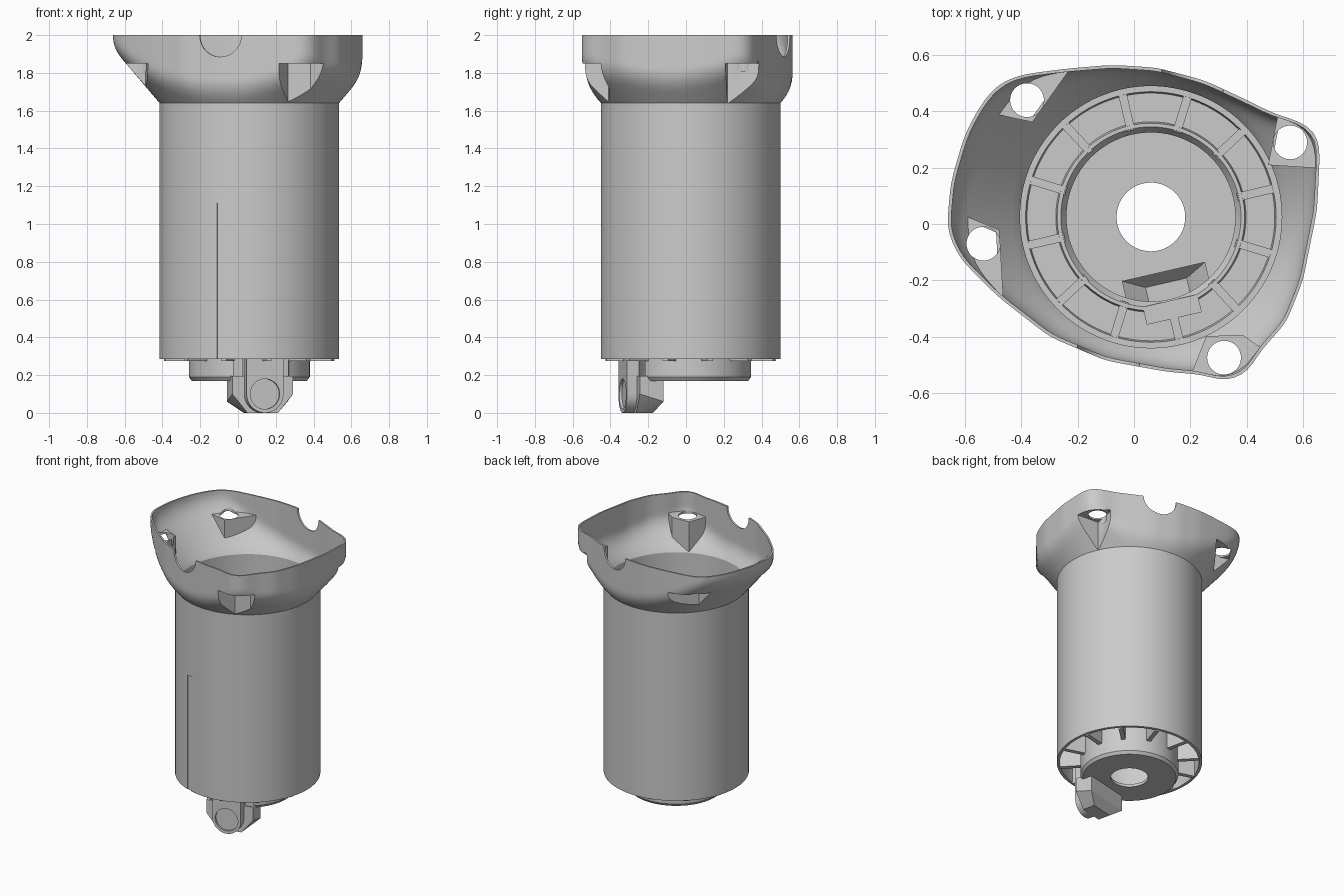
import bpy, bmesh, math
from mathutils import Matrix, Vector

if "Cube" in bpy.data.objects:
    bpy.data.objects.remove(bpy.data.objects["Cube"])

CX, CY = 0.06, 0.025            # axis of the barrel
WALL = 0.012
SEG = 144

grey = bpy.data.materials.new("plain_grey")
grey.use_nodes = True
grey.diffuse_color = (0.6, 0.6, 0.6, 1)
grey.node_tree.nodes["Principled BSDF"].inputs["Base Color"].default_value = (0.6, 0.6, 0.6, 1)


def finish(name, bm):
    bmesh.ops.recalc_face_normals(bm, faces=bm.faces)
    me = bpy.data.meshes.new(name)
    bm.to_mesh(me)
    bm.free()
    ob = bpy.data.objects.new(name, me)
    me.materials.append(grey)
    bpy.context.collection.objects.link(ob)
    return ob


def loft(name, rings, closed=False):
    """Skin equal-length rings; cap the ends, or join last to first."""
    bm = bmesh.new()
    rows = [[bm.verts.new(p) for p in ring] for ring in rings]
    n = len(rows[0])
    pairs = list(zip(rows, rows[1:])) + ([(rows[-1], rows[0])] if closed else [])
    for a, b in pairs:
        for i in range(n):
            bm.faces.new((a[i], a[(i + 1) % n], b[(i + 1) % n], b[i]))
    if not closed:
        bm.faces.new(rows[0])
        bm.faces.new(rows[-1])
    return finish(name, bm)


def circle(r, z):
    return [(CX + r * math.cos(math.tau * i / SEG), CY + r * math.sin(math.tau * i / SEG), z)
            for i in range(SEG)]


def prism(name, plan, z0, z1):
    return loft(name, [[(x, y, z) for x, y in plan] for z in (z0, z1)])


def hull(name, points):
    bm = bmesh.new()
    for p in points:
        bm.verts.new(p)
    bmesh.ops.convex_hull(bm, input=bm.verts)
    return finish(name, bm)


def box(name, u, v, z):
    return hull(name, [(a, b, c) for a in u for b in v for c in z])


def cylinder(name, r, depth, matrix):
    bm = bmesh.new()
    bmesh.ops.create_cone(bm, cap_ends=True, segments=48, radius1=r, radius2=r,
                          depth=depth, matrix=matrix)
    return finish(name, bm)


def turn(ob, degrees):
    """Local x runs along the rim, local y points outward from the barrel axis."""
    ob.data.transform(Matrix.Translation((CX, CY, 0)) @ Matrix.Rotation(math.radians(degrees - 90), 4, 'Z'))
    return ob


def boolean(ob, other, op='DIFFERENCE'):
    mod = ob.modifiers.new(op, 'BOOLEAN')
    mod.operation, mod.object, mod.solver = op, other, 'EXACT'
    bpy.context.view_layer.objects.active = ob
    bpy.ops.object.modifier_apply(modifier=mod.name)
    bpy.data.objects.remove(other)


# Barrel with ribbed annular floor and a recessed cup
profile = [(0.122, 0.17), (0.305, 0.17), (0.32, 0.19), (0.32, 0.4), (0.455, 0.4),
           (0.455, 0.285), (0.475, 0.285), (0.475, 1.64), (0.465, 1.64), (0.465, 0.45),
           (0.445, 0.45), (0.44, 0.43), (0.338, 0.43), (0.333, 0.45), (0.32, 0.45),
           (0.3, 0.42), (0.3, 0.19), (0.122, 0.19)]
barrel = loft("barrel", [circle(r, z) for r, z in profile], closed=True)
boolean(barrel, turn(box("slot", (-0.034, 0.034), (0.469, 0.6), (0.2, 1.11)), -107))
HOOK = -77
boolean(barrel, turn(box("hook_opening", (-0.15, 0.15), (0.2, 0.302), (0.1, 0.3)), HOOK))

# Radial ribs between the cup and the barrel wall
ribs = []
for i in range(12):
    ribs.append(turn(box("floor_rib_%d" % (i + 1), (-0.015, 0.015), (0.315, 0.46), (0.275, 0.449)), 13 + 30 * i))

# Flared collar: a cone blended into a rounded three-cornered outline
outline = [(-0.08, 0.565), (0.08, 0.555), (0.25, 0.51), (0.4, 0.44), (0.5, 0.39), (0.6, 0.36),
           (0.65, 0.32), (0.66, 0.26), (0.65, 0.05), (0.6, -0.2), (0.54, -0.35), (0.45, -0.45),
           (0.4, -0.53), (0.32, -0.56), (0.25, -0.535), (0.12, -0.525), (-0.1, -0.485),
           (-0.3, -0.4), (-0.48, -0.26), (-0.62, -0.12), (-0.665, -0.02), (-0.65, 0.15),
           (-0.6, 0.32), (-0.54, 0.43), (-0.48, 0.5), (-0.4, 0.53), (-0.25, 0.55)]


def outline_radius(a):
    ray = Vector((math.cos(a), math.sin(a)))
    for p, q in zip(outline, outline[1:] + outline[:1]):
        p, q = Vector(p) - Vector((CX, CY)), Vector(q) - Vector((CX, CY))
        cp, cq = ray.cross(p), ray.cross(q)
        if cp * cq <= 0 and cp != cq:
            hit = p.lerp(q, cp / (cp - cq))
            if hit.dot(ray) > 0:
                return hit.length


radii = [outline_radius(math.tau * i / SEG) for i in range(SEG)]
for _ in range(2):
    radii = [(radii[i - 1] + 2 * radii[i] + radii[(i + 1) % SEG]) / 4 for i in range(SEG)]


def collar_ring(z, inset, lift):
    cone = 0.475 + 0.85 * max(z - lift - 1.64, 0) - (0.01 if inset else 0)
    ring = []
    for i, r in enumerate(radii):
        r -= inset
        blend = max(0.05 - abs(r - cone), 0) / 0.05
        r, a = min(r, cone) - blend * blend * 0.0125, math.tau * i / SEG
        ring.append((CX + r * math.cos(a), CY + r * math.sin(a), z))
    return ring


steps = [1.64 + 0.02 * i for i in range(19)]
collar = loft("collar", [collar_ring(z, 0, 0) for z in steps])
cavity = loft("cavity", [collar_ring(z, WALL, 0.004) for z in [1.6] + steps + [2.05]])

# Screw pockets cut up from below, with thin shelves inside the collar
pockets = [[(0.49, 0.22), (0.8, 0.2), (0.8, 0.5), (0.54, 0.48)],
           [(0.265, -0.41), (0.385, -0.405), (0.56, -0.53), (0.5, -0.7), (0.15, -0.7)],
           [(-0.49, -0.03), (-0.475, -0.3), (-0.8, -0.3), (-0.8, 0.1)],
           [(-0.365, 0.375), (-0.17, 0.65), (-0.5, 0.7), (-0.62, 0.43)]]
holes = [(0.555, 0.29), (0.32, -0.475), (-0.535, -0.07), (-0.38, 0.44)]
for plan in pockets:
    mid = sum((Vector(p) for p in plan), Vector((0, 0))) / len(plan)
    boolean(collar, prism("pocket", plan, 1.5, 1.85))
    boolean(cavity, prism("pocket_wall", [mid + (Vector(p) - mid) * 1.08 for p in plan], 1.5, 1.85 + WALL))
boolean(collar, cavity)
for x, y in holes:
    boolean(collar, cylinder("screw_hole", 0.06, 0.1, Matrix.Translation((x, y, 1.86))))

# Round notches in the front and back rim
for side in (-0.55, 0.55):
    notch = cylinder("notch", 0.115, 0.3, Matrix.Translation((0, side, 2)) @ Matrix.Rotation(math.pi / 2, 4, 'X'))
    boolean(collar, turn(notch, 73))


# Hook: a sloped scoop under the floor with a round-ended tab in front
def scoop(name, w, inner, outer, bottom, top):
    pts = []
    for s in (-1, 1):
        for v in (inner, outer):
            pts += [(s * w, v, top), (s * w, v, 0.1 + bottom / 2)]
        pts += [(s * w, inner, 0.06 + bottom), (s * w * 0.5, inner + 0.04, bottom), (s * w * 0.5, outer, bottom)]
    return turn(hull(name, pts), HOOK)


hook = scoop("hook_scoop", 0.165, 0.185, 0.315, 0, 0.195)
boolean(hook, scoop("scoop_hollow", 0.15, 0.2, 0.302, 0.02, 0.3))

edge = [(0.1 * math.cos(math.pi * i / 24), 0.1 - 0.1 * math.sin(math.pi * i / 24)) for i in range(25)]
edge += [(-0.1, 0.45), (0.1, 0.45)]
tab = turn(loft("hook_tab", [[(u, v, z) for u, z in edge] for v in (0.305, 0.37)]), HOOK)
recess = cylinder("recess", 0.08, 0.04, Matrix.Translation((0, 0.375, 0.1)) @ Matrix.Rotation(math.pi / 2, 4, 'X'))
boolean(tab, turn(recess, HOOK))

# Smooth the round surfaces, keep the edges crisp
bpy.ops.object.select_all(action='DESELECT')
for ob in [barrel, collar, hook, tab] + ribs:
    ob.select_set(True)
bpy.context.view_layer.objects.active = barrel
bpy.ops.object.shade_smooth_by_angle(angle=math.radians(30))
